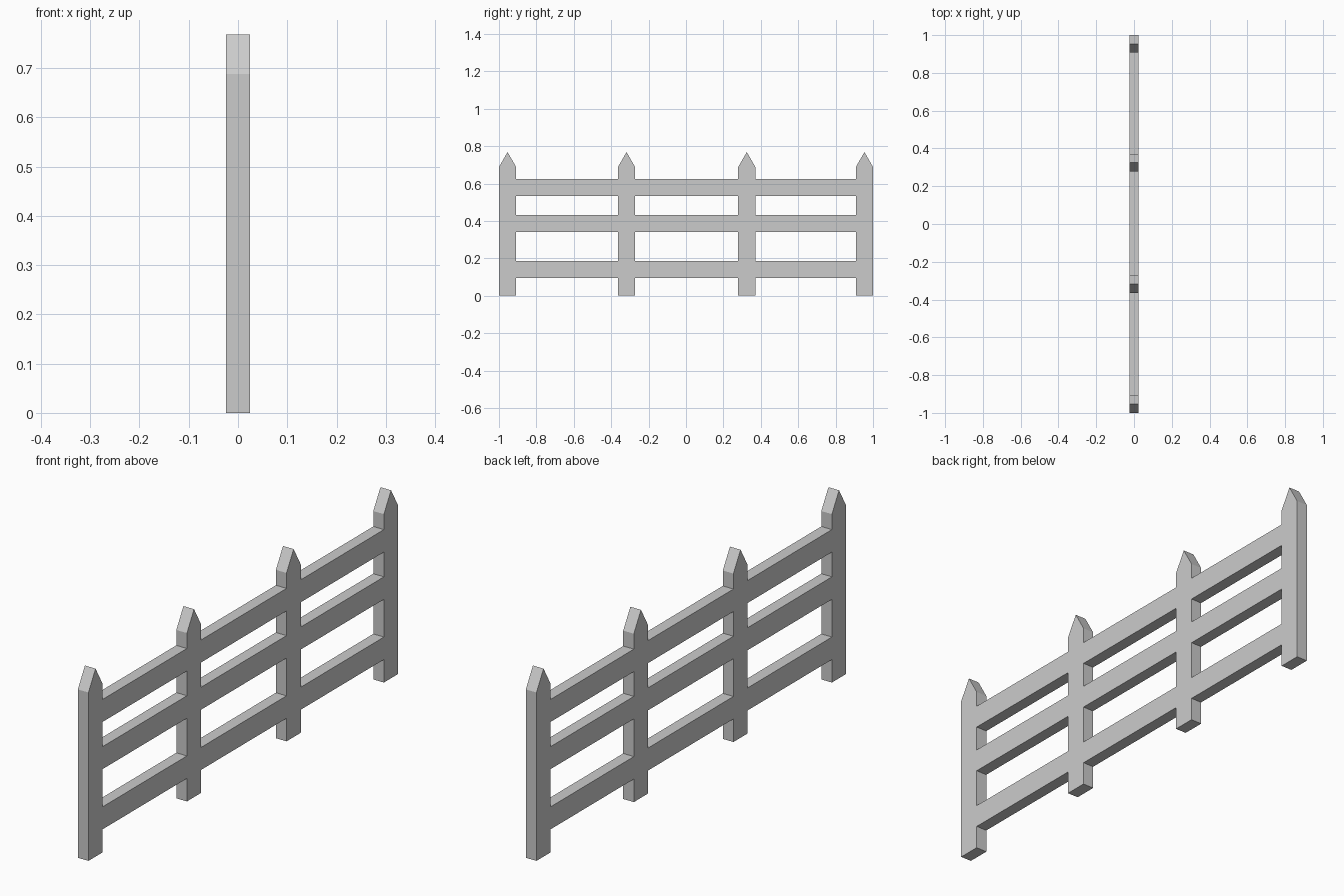
import bpy
import bmesh

cube = bpy.data.objects.get("Cube")
if cube:
    bpy.data.objects.remove(cube, do_unlink=True)

HALF_DEPTH = 0.024
SHOULDER, TIP = 0.688, 0.768
POSTS = [(-1.0, -0.908), (-0.364, -0.272), (0.279, 0.371), (0.908, 1.0)]
RAILS = [(0.094, 0.186), (0.34, 0.432), (0.533, 0.625)]

# Single grey paint
grey = bpy.data.materials.new("plain grey")
grey.use_nodes = True
color = (0.6, 0.6, 0.6, 1)
grey.diffuse_color = color
grey.node_tree.nodes["Principled BSDF"].inputs["Base Color"].default_value = color

bm = bmesh.new()


def panel(*points):
    """Flat face on the right side of the fence, from (y, z) points."""
    bm.faces.new([bm.verts.new((-HALF_DEPTH, y, z)) for y, z in points])


def rect(y0, y1, z0, z1):
    panel((y0, z0), (y0, z1), (y1, z1), (y1, z0))


# Posts, split where the rails join, with pointed tips
levels = [0.0] + [z for rail in RAILS for z in rail] + [SHOULDER]
for y0, y1 in POSTS:
    for z0, z1 in zip(levels, levels[1:]):
        rect(y0, y1, z0, z1)
    panel((y0, SHOULDER), ((y0 + y1) / 2, TIP), (y1, SHOULDER))

# Rails filling each bay between neighbouring posts
for left, right in zip(POSTS, POSTS[1:]):
    for z0, z1 in RAILS:
        rect(left[1], right[0], z0, z1)

# Weld the outline and give it thickness
bmesh.ops.remove_doubles(bm, verts=bm.verts, dist=0.0001)
solid = bmesh.ops.extrude_face_region(bm, geom=bm.faces[:], use_keep_orig=True)
moved = [v for v in solid["geom"] if isinstance(v, bmesh.types.BMVert)]
bmesh.ops.translate(bm, verts=moved, vec=(2 * HALF_DEPTH, 0, 0))
bmesh.ops.recalc_face_normals(bm, faces=bm.faces)

mesh = bpy.data.meshes.new("picket_rail_fence")
bm.to_mesh(mesh)
bm.free()
mesh.materials.append(grey)
fence = bpy.data.objects.new("picket_rail_fence", mesh)
bpy.context.collection.objects.link(fence)
